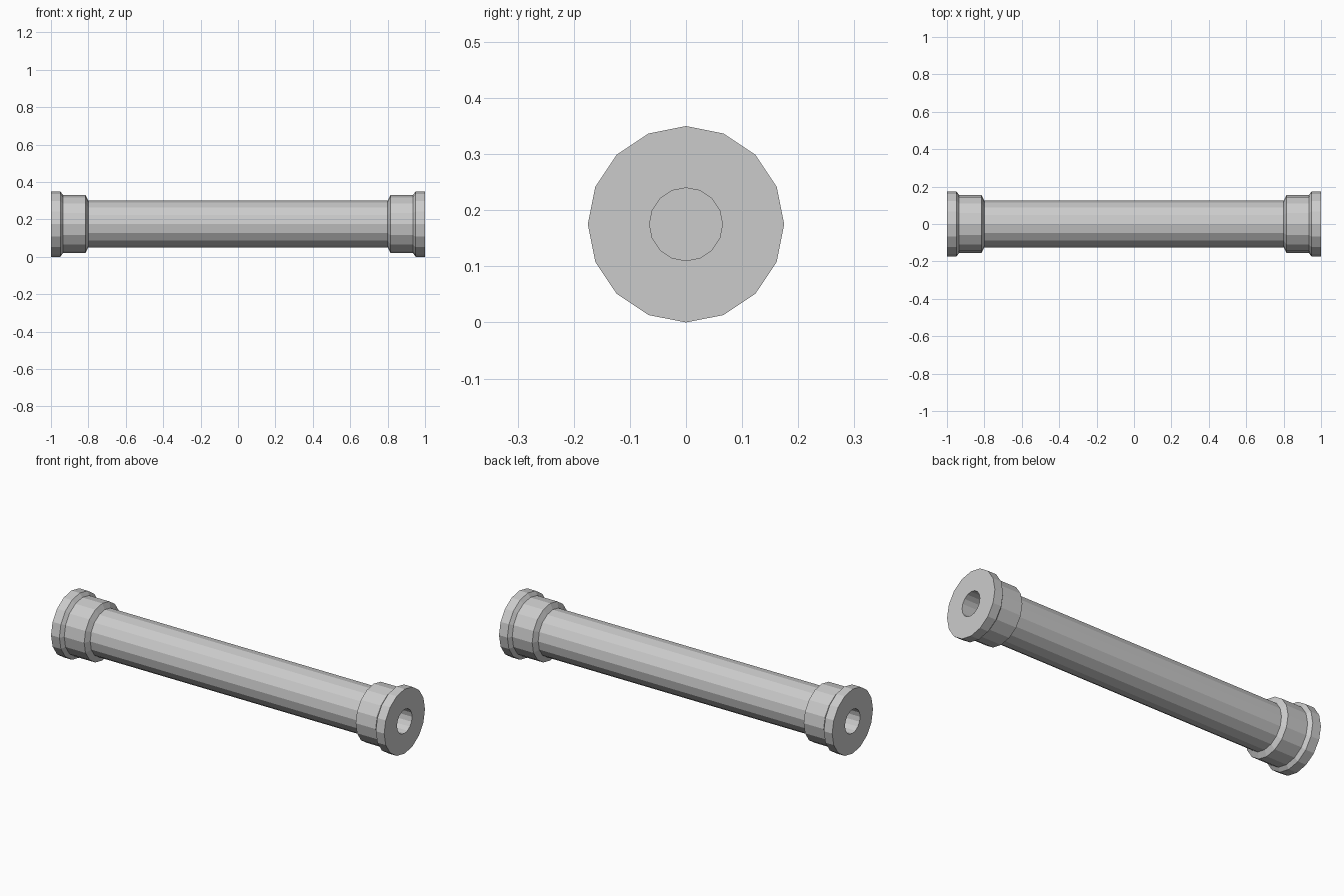
import bpy, bmesh, math

if "Cube" in bpy.data.objects:
    bpy.data.objects.remove(bpy.data.objects["Cube"])

SIDES = 16
CENTRE_Z = 0.175


def lathe_x(name, profile, floors=False):
    """Revolve (x, radius) points about the X axis; floors closes both ends."""
    bm = bmesh.new()
    rings = []
    for x, r in profile:
        rings.append([bm.verts.new((x,
                                    r * math.sin(2 * math.pi * i / SIDES),
                                    r * math.cos(2 * math.pi * i / SIDES)))
                      for i in range(SIDES)])
    for a, b in zip(rings, rings[1:]):
        for i in range(SIDES):
            j = (i + 1) % SIDES
            bm.faces.new((a[i], a[j], b[j], b[i]))
    if floors:
        bm.faces.new(rings[0])
        bm.faces.new(rings[-1])
    bmesh.ops.recalc_face_normals(bm, faces=bm.faces)
    mesh = bpy.data.meshes.new(name)
    bm.to_mesh(mesh)
    bm.free()
    obj = bpy.data.objects.new(name, mesh)
    obj.location.z = CENTRE_Z
    bpy.context.collection.objects.link(obj)
    return obj


# Main shaft; its ends form the floors of the bores
lathe_x("shaft", [(-0.80, 0.125), (0.80, 0.125)], floors=True)

# Stepped end collar with flange and blind bore, mirrored to the other end
collar = lathe_x("end_collars", [
    (0.80, 0.065), (0.80, 0.125), (0.815, 0.155), (0.935, 0.155),
    (0.95, 0.175), (1.00, 0.175), (1.00, 0.065), (0.80, 0.065)])
bm = bmesh.new()
bm.from_mesh(collar.data)
bmesh.ops.remove_doubles(bm, verts=bm.verts, dist=1e-5)
bmesh.ops.recalc_face_normals(bm, faces=bm.faces)
bm.to_mesh(collar.data)
bm.free()
collar.modifiers.new("mirror", 'MIRROR').use_axis = (True, False, False)
